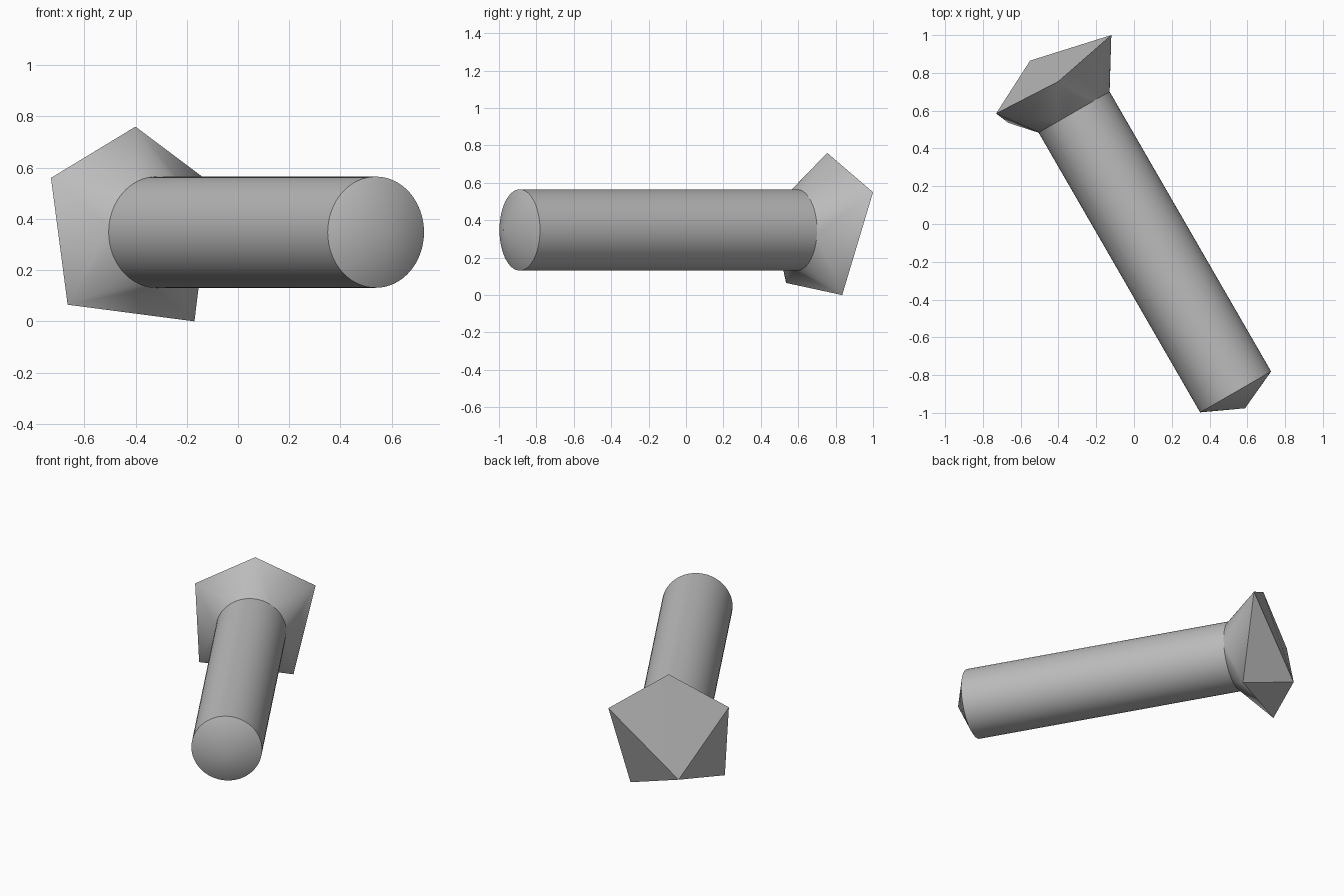
import bpy, bmesh, math
from mathutils import Vector, Matrix

cube = bpy.data.objects.get("Cube")
if cube:
    bpy.data.objects.remove(cube, do_unlink=True)

grey = bpy.data.materials.new("plain grey")
grey.use_nodes = True
colour = (0.5, 0.5, 0.5, 1)
grey.diffuse_color = colour
grey.node_tree.nodes["Principled BSDF"].inputs["Base Color"].default_value = colour

SIDES, RADIUS = 64, 0.217
AXIS = Vector((0.5, -0.866, 0)).normalized()
BACK = Vector((-0.317, 0.592, 0.348))
LENGTH, TIP = 1.71, 0.1
TURN = AXIS.to_track_quat('Z', 'Y').to_matrix().to_4x4()


def ring(bm, along):
    """Circle of vertices around the shaft axis."""
    place = Matrix.Translation(BACK + AXIS * along) @ TURN
    return bmesh.ops.create_circle(bm, segments=SIDES, radius=RADIUS, matrix=place)["verts"]


def finish(bm, name):
    bmesh.ops.recalc_face_normals(bm, faces=bm.faces)
    mesh = bpy.data.meshes.new(name)
    bm.to_mesh(mesh)
    bm.free()
    mesh.materials.append(grey)
    ob = bpy.data.objects.new(name, mesh)
    bpy.context.collection.objects.link(ob)
    bpy.ops.object.select_all(action='DESELECT')
    ob.select_set(True)
    bpy.context.view_layer.objects.active = ob
    bpy.ops.object.shade_smooth_by_angle(angle=math.radians(25))


# Round shaft with a shallow cone at the front
bm = bmesh.new()
back, front = ring(bm, 0), ring(bm, LENGTH)
tip = bm.verts.new(BACK + AXIS * (LENGTH + TIP))
for i in range(SIDES):
    j = (i + 1) % SIDES
    bm.faces.new((back[i], back[j], front[j], front[i]))
    bm.faces.new((front[i], front[j], tip))
finish(bm, "shaft")

# Flared five-cornered head, stretched from the shaft's rim to its corners
bm = bmesh.new()
rim = ring(bm, 0)
corners = [(-0.40, 0.755, 0.76), (-0.73, 0.585, 0.56), (-0.665, 0.535, 0.065),
           (-0.17, 0.835, 0), (-0.12, 1.0, 0.55), (-0.55, 0.865, 0.13)]
for c in corners:
    bm.verts.new(c)
bmesh.ops.convex_hull(bm, input=bm.verts[:])
# Open the side that meets the shaft
inner = [f for f in bm.faces if all((v.co - BACK).length < RADIUS * 1.01 for v in f.verts)]
bmesh.ops.delete(bm, geom=inner, context='FACES')
finish(bm, "head")
